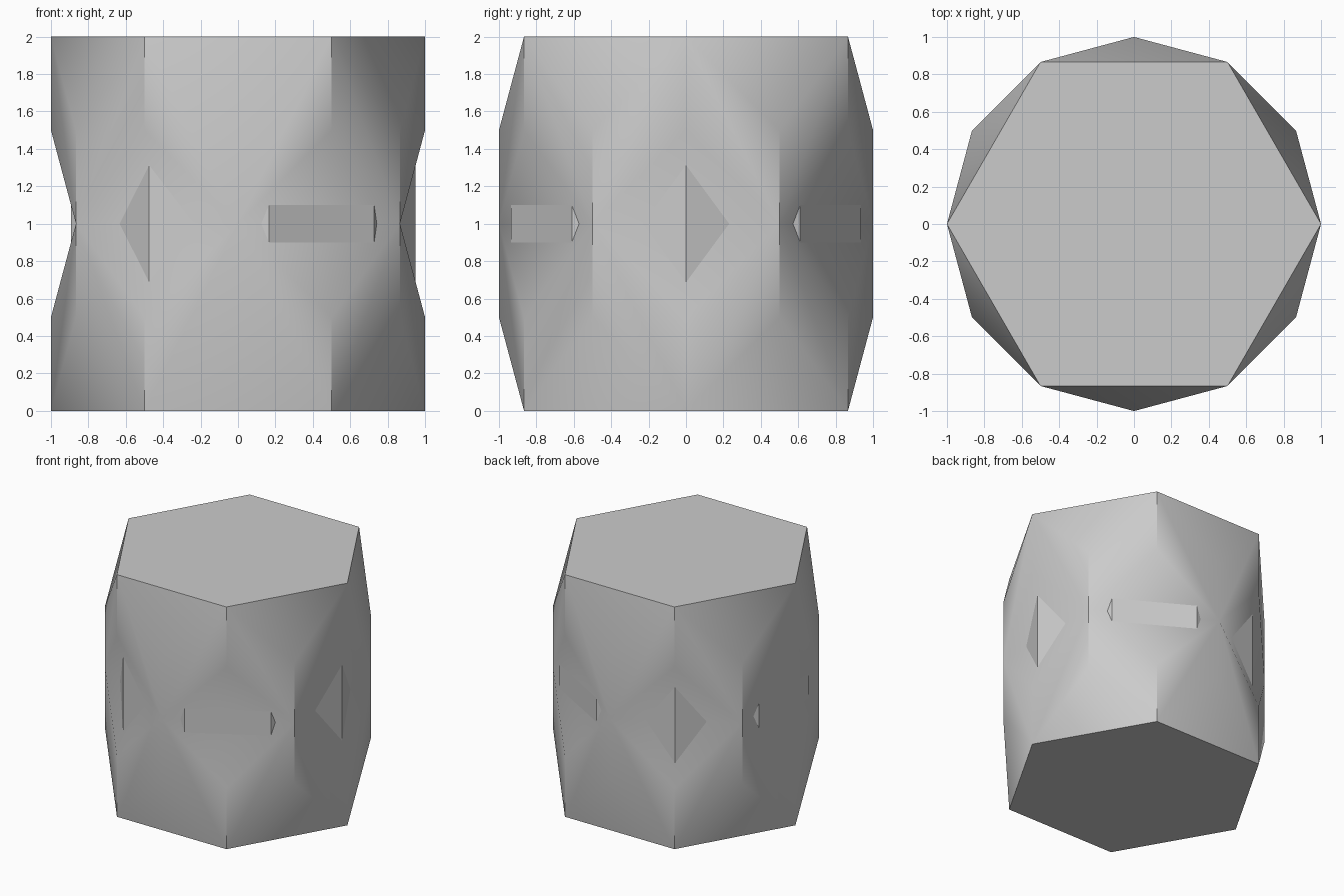
import bpy, bmesh, math
from mathutils import Matrix, Vector

cube = bpy.data.objects.get("Cube")
if cube:
    bpy.data.objects.remove(cube, do_unlink=True)

grey = bpy.data.materials.new("plain_grey")
grey.use_nodes = True
grey.diffuse_color = (0.6, 0.6, 0.6, 1)
bsdf = next(n for n in grey.node_tree.nodes if n.type == 'BSDF_PRINCIPLED')
bsdf.inputs["Base Color"].default_value = (0.6, 0.6, 0.6, 1)


def finish(bm, name, angle, is_sharp=lambda e: False):
    """Shade smooth with sharp edges and link as an object."""
    bmesh.ops.recalc_face_normals(bm, faces=bm.faces)
    for f in bm.faces:
        f.smooth = True
    for e in bm.edges:
        e.smooth = not (e.calc_face_angle(0) > math.radians(angle) or is_sharp(e))
    mesh = bpy.data.meshes.new(name)
    bm.to_mesh(mesh)
    bm.free()
    mesh.materials.append(grey)
    obj = bpy.data.objects.new(name, mesh)
    bpy.context.collection.objects.link(obj)
    return obj


# Outer shell: hexagonal ends, with a folded notch below each corner
bm = bmesh.new()


def ring(z, offset):
    return [bm.verts.new((math.cos(a), math.sin(a), z))
            for a in (math.radians(60 * i + offset) for i in range(6))]


waist = ring(1, 30)
for end, corner, side in ((2, 1.5, 1.5), (0, 0.5, 0.5)):
    rim = ring(end, 0)
    corners = ring(corner, 0)
    sides = ring(side, 30)
    bm.faces.new(rim)
    for i in range(6):
        j = (i + 1) % 6
        bm.faces.new((rim[i], rim[j], sides[i]))
        bm.faces.new((rim[i], corners[i], waist[i], sides[i]))
        bm.faces.new((rim[j], corners[j], waist[i], sides[i]))
        bm.faces.new((corners[i], waist[i - 1], waist[i]))


def upright_off_axis(e):
    a, b = (v.co for v in e.verts)
    return (a - b).xy.length < 0.001 and min(abs(a.x), abs(a.y)) > 0.1


finish(bm, "outer_shell", 31, upright_off_axis)

# Inner nine-sided drum that shows through the notches
bm = bmesh.new()
bmesh.ops.create_cone(bm, cap_ends=True, segments=9, radius1=0.95, radius2=0.95, depth=1)
bmesh.ops.rotate(bm, verts=bm.verts, cent=Vector(), matrix=Matrix.Rotation(-math.pi / 2, 3, 'Z'))
bmesh.ops.translate(bm, verts=bm.verts, vec=(0, 0, 1))
finish(bm, "inner_drum", 30)
